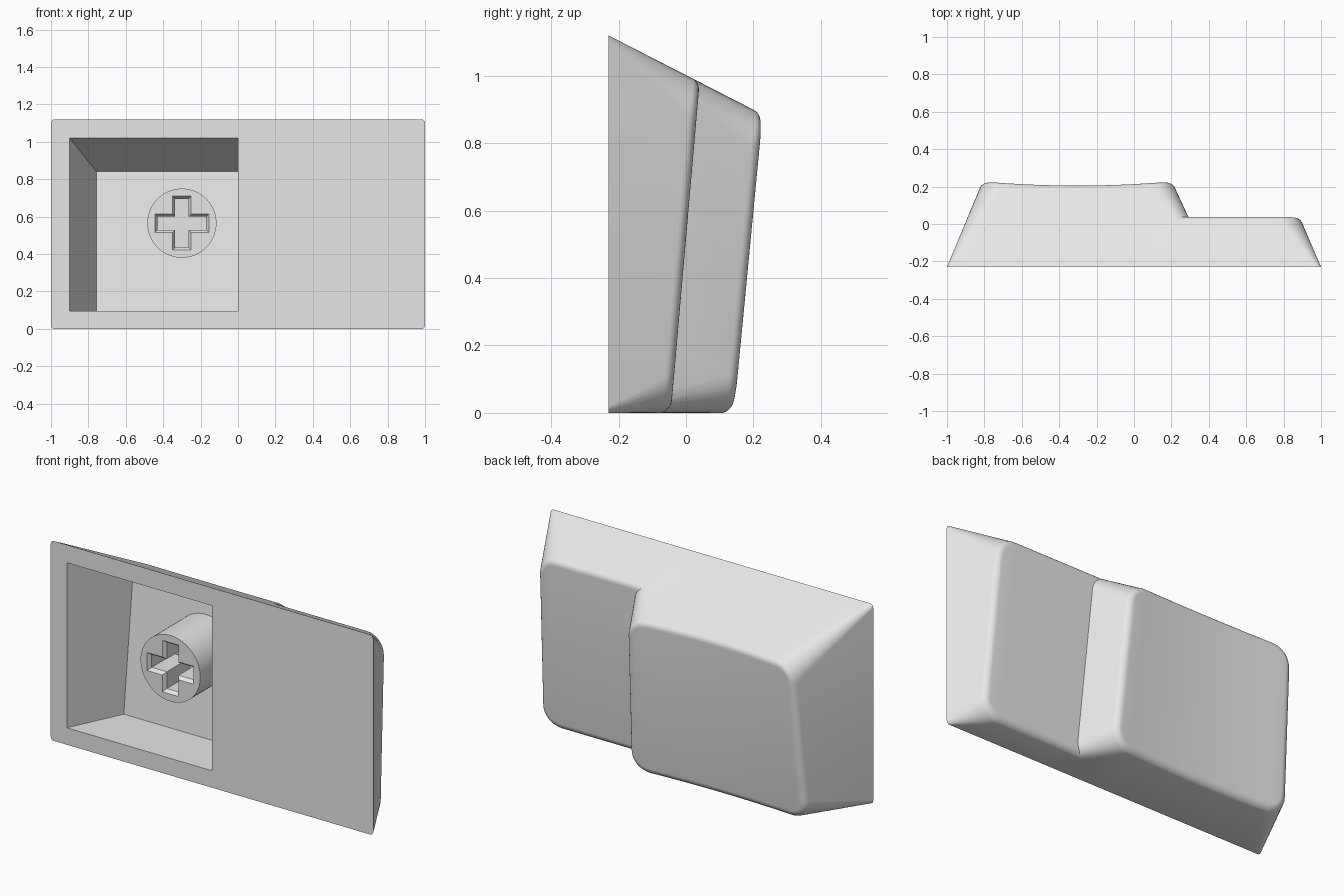
import bpy, bmesh, math
from mathutils import Vector

cube = bpy.data.objects.get("Cube")
if cube:
    bpy.data.objects.remove(cube)

grey = bpy.data.materials.new("plain_grey")
grey.use_nodes = True
grey.diffuse_color = (0.8, 0.8, 0.8, 1)
grey.node_tree.nodes["Principled BSDF"].inputs["Base Color"].default_value = (0.8, 0.8, 0.8, 1)

BASE_Y, HEIGHT = -0.23, 1.12
TOP_SLOPE = 0.512      # lean of the upper wall
FILLET = 0.04
ARC, MID = 8, 14       # corner and long side divisions


def make_object(name, rings, caps=True):
    """Loft closed rings of points into a mesh object."""
    bm = bmesh.new()
    rows = [[bm.verts.new(p) for p in ring] for ring in rings]
    n = len(rows[0])
    for a, b in zip(rows, rows[1:]):
        for i in range(n):
            j = (i + 1) % n
            bm.faces.new((a[i], a[j], b[j], b[i]))
    bm.faces.new(rows[0])
    if caps:
        bm.faces.new(rows[-1])
    else:
        # curved cap: strips between the upper and lower halves of the ring
        last = rows[-1]
        for i in range(n // 2 - 1):
            bm.faces.new((last[i], last[i + 1], last[n - 2 - i], last[n - 1 - i]))
    bmesh.ops.recalc_face_normals(bm, faces=bm.faces)
    mesh = bpy.data.meshes.new(name)
    bm.to_mesh(mesh)
    bm.free()
    mesh.materials.append(grey)
    obj = bpy.data.objects.new(name, mesh)
    bpy.context.collection.objects.link(obj)
    return obj


def rounded_outline(x0, x1, z0, z1, r):
    """Rounded rectangle: upper half left to right, then lower half back."""
    upper = []
    for i in range(ARC + 1):
        a = math.pi - i / ARC * math.pi / 2
        upper.append((x0 + r + r * math.cos(a), r * math.sin(a) - r))
    for i in range(1, MID):
        upper.append((x0 + r + (x1 - x0 - 2 * r) * i / MID, 0))
    for i in range(ARC + 1):
        a = math.pi / 2 - i / ARC * math.pi / 2
        upper.append((x1 - r + r * math.cos(a), r * math.sin(a) - r))
    return [(x, z1 + d) for x, d in upper] + [(x, z0 - d) for x, d in reversed(upper)]


def key_block(name, base_x, top_x, y0, tilt, dish, spread):
    """Tapered block with a tilted, filleted and optionally dished face."""
    x0, x1 = top_x
    centre, half = (x0 + x1) / 2, (x1 - x0) / 2
    start = math.radians(20)
    drop0 = FILLET * (1 - math.sin(start))
    z1 = (HEIGHT - TOP_SLOPE * (y0 - drop0 - BASE_Y)) / (1 + TOP_SLOPE * tilt)
    rings = [[(x, BASE_Y, z) for x, z in rounded_outline(*base_x, 0, HEIGHT, 0.02)]]
    for i in range(7):
        a = start + (math.pi / 2 - start) * i / 6
        inset = FILLET * (math.cos(start) - math.cos(a))
        drop = FILLET * (1 - math.sin(a))
        ring = []
        for x, z in rounded_outline(x0 + inset, x1 - inset, inset, z1 - inset, 0.11 - inset):
            u = min(1, abs(x - centre) / (half - FILLET))
            dip = dish * (1 - u * u)
            y = y0 + tilt * z - drop - dip
            wide = 1 + spread * (1 - z / z1)
            if z > z1 / 2:
                z += TOP_SLOPE * dip / (1 + TOP_SLOPE * tilt)
            ring.append((centre + (x - centre) * wide, y, z))
        rings.append(ring)
    return make_object(name, rings, caps=False)


def combine(target, tool, operation):
    mod = target.modifiers.new(operation, 'BOOLEAN')
    mod.operation, mod.object, mod.solver = operation, tool, 'EXACT'
    bpy.context.view_layer.objects.active = target
    bpy.ops.object.modifier_apply(modifier=mod.name)
    bpy.data.objects.remove(tool)


def finish(obj):
    bpy.ops.object.select_all(action='DESELECT')
    obj.select_set(True)
    bpy.context.view_layer.objects.active = obj
    bpy.ops.object.shade_smooth_by_angle(angle=math.radians(30))


# Stepped body: tall dished block plus lower flat shelf
body = key_block("key_body", (-1, 0.415), (-0.82, 0.215), 0.1425, 0.096, 0.02, 0.07)
shelf = key_block("key_shelf", (0.1, 1), (0.1, 0.895), -0.045, 0.087, 0, 0.09)
combine(body, shelf, 'UNION')


# Hollow on the underside, ending in a straight wall at the middle
def pocket_ring(y_low, y_high, left, top):
    return [(left, y_low, 0.095), (0, y_low, 0.095), (0, y_high, top), (left, y_high, top)]


pocket = make_object("pocket_cutter", [
    pocket_ring(-0.33, -0.33, -0.938, 1.068),
    pocket_ring(BASE_Y, BASE_Y, -0.9, 1.02),
    pocket_ring(0.07, 0.15, -0.757, 0.84)])
combine(body, pocket, 'DIFFERENCE')

# Round stem with a chamfered cross socket
SX, SZ, STEM_Y = -0.3, 0.565, -0.17
circle = [(SX + 0.185 * math.cos(k * math.tau / 64), SZ + 0.185 * math.sin(k * math.tau / 64))
          for k in range(64)]
stem = make_object("stem", [[(x, y, z) for x, z in circle] for y in (STEM_Y, 0.145)])


def cross_ring(y, inset):
    long, short = 0.144 - inset, 0.05 - inset
    quarter = [Vector((long, -short)), Vector((long, short)), Vector((short, short))]
    points = []
    for k in range(4):
        c, s = round(math.cos(k * math.pi / 2)), round(math.sin(k * math.pi / 2))
        points += [(SX + p.x * c - p.y * s, y, SZ + p.x * s + p.y * c) for p in quarter]
    return points


cross = make_object("cross_cutter", [
    cross_ring(STEM_Y - 0.02, 0), cross_ring(STEM_Y, 0),
    cross_ring(STEM_Y + 0.02, 0.014), cross_ring(0.05, 0.014)])
combine(stem, cross, 'DIFFERENCE')

for part in (body, stem):
    finish(part)
